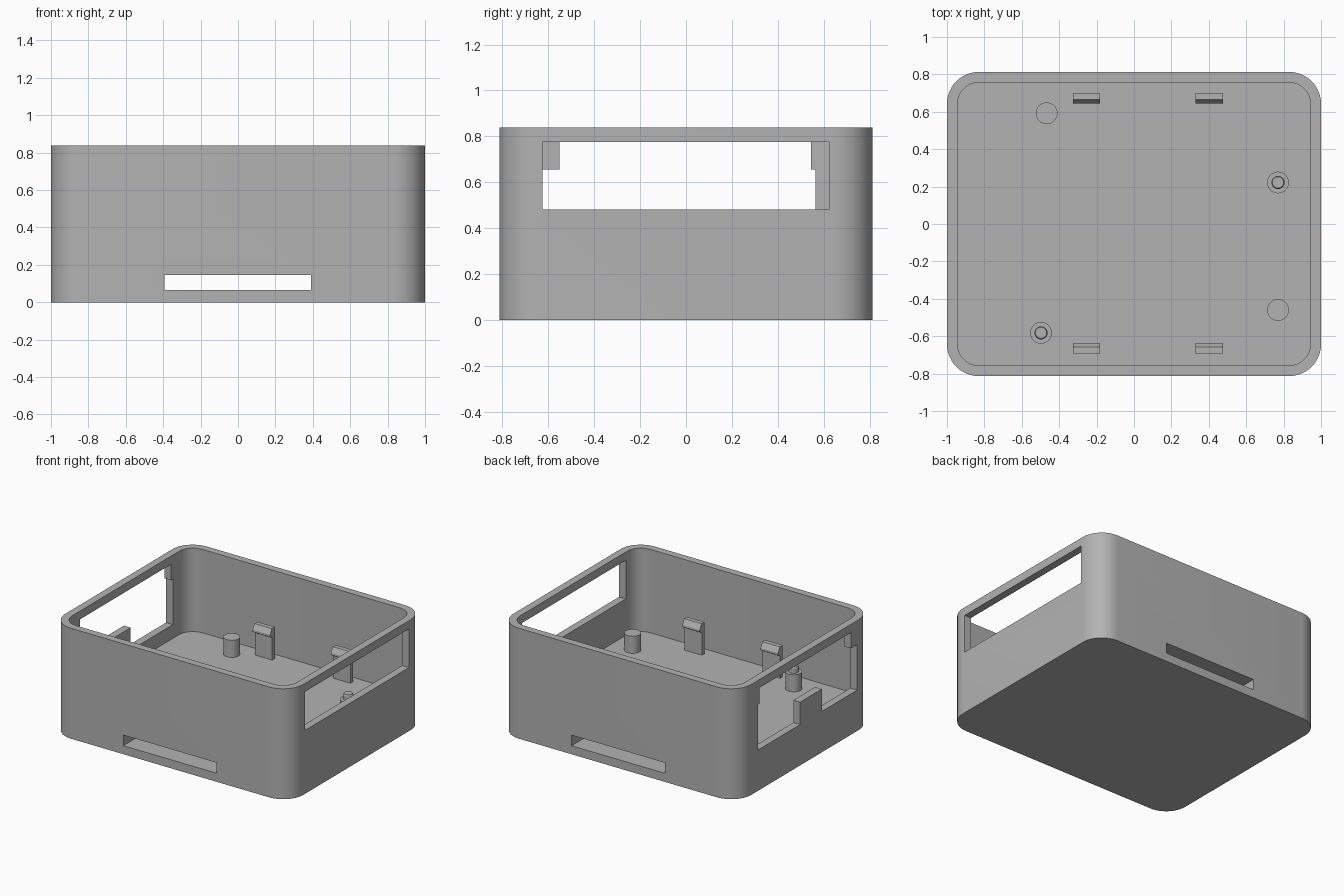
import bpy, bmesh, math
from mathutils import Vector

cube = bpy.data.objects.get("Cube")
if cube:
    bpy.data.objects.remove(cube, do_unlink=True)

gray = bpy.data.materials.new("light_gray_plastic")
gray.use_nodes = True
gray.diffuse_color = (0.45, 0.45, 0.45, 1)
gray.node_tree.nodes["Principled BSDF"].inputs["Base Color"].default_value = gray.diffuse_color


def prism(name, outline, direction):
    """Extrude a flat outline of 3D points along a direction."""
    bm = bmesh.new()
    face = bm.faces.new([bm.verts.new(p) for p in outline])
    new = bmesh.ops.extrude_face_region(bm, geom=[face])["geom"]
    verts = [v for v in new if isinstance(v, bmesh.types.BMVert)]
    bmesh.ops.translate(bm, verts=verts, vec=Vector(direction))
    bmesh.ops.recalc_face_normals(bm, faces=bm.faces)
    mesh = bpy.data.meshes.new(name)
    bm.to_mesh(mesh)
    bm.free()
    mesh.materials.append(gray)
    obj = bpy.data.objects.new(name, mesh)
    bpy.context.collection.objects.link(obj)
    return obj


def rounded_block(name, hx, hy, r, z0, z1, steps=12):
    """Upright block with rounded vertical corners."""
    outline = []
    for i, (sx, sy) in enumerate([(1, 1), (-1, 1), (-1, -1), (1, -1)]):
        for k in range(steps + 1):
            a = math.pi / 2 * (i + k / steps)
            outline.append((sx * (hx - r) + r * math.cos(a),
                            sy * (hy - r) + r * math.sin(a), z0))
    return prism(name, outline, (0, 0, z1 - z0))


def activate(obj):
    bpy.ops.object.select_all(action='DESELECT')
    obj.select_set(True)
    bpy.context.view_layer.objects.active = obj


def cut(obj, cutter):
    mod = obj.modifiers.new("cut", 'BOOLEAN')
    mod.operation = 'DIFFERENCE'
    mod.solver = 'EXACT'
    mod.object = cutter
    activate(obj)
    bpy.ops.object.modifier_apply(modifier=mod.name)
    bpy.data.objects.remove(cutter, do_unlink=True)


def smooth(obj):
    activate(obj)
    bpy.ops.object.shade_smooth_by_angle(angle=math.radians(30))


FLOOR, HEIGHT = 0.205, 0.838

# Case: rounded shell with a thick floor
case = rounded_block("case", 1.0, 0.813, 0.17, 0, HEIGHT)
cut(case, rounded_block("cavity", 0.943, 0.757, 0.115, FLOOR, 1))

# Strap tunnel running through the floor from front to back
cut(case, prism("tunnel", [(-0.393, -1, 0.065), (0.39, -1, 0.065),
                           (0.39, -1, 0.145), (-0.393, -1, 0.145)], (0, 2, 0)))

# Plain window on the +x side
cut(case, prism("window", [(0.9, -0.625, 0.482), (0.9, 0.622, 0.482),
                           (0.9, 0.622, 0.775), (0.9, -0.625, 0.775)], (0.2, 0, 0)))

# Stepped window with an upright tab on the -x side
stepped = [(0.565, 0.31), (0.565, 0.655), (0.545, 0.655), (0.545, 0.775),
           (-0.55, 0.775), (-0.55, 0.655), (-0.625, 0.655), (-0.625, 0.31),
           (-0.2, 0.31), (-0.2, 0.48), (0.06, 0.48), (0.06, 0.31)]
cut(case, prism("stepped_window", [(-0.9, y, z) for y, z in stepped], (-0.2, 0, 0)))
smooth(case)


def cylinder(name, x, y, z0, z1, r0, r1):
    bpy.ops.mesh.primitive_cone_add(vertices=32, radius1=r0, radius2=r1, depth=z1 - z0,
                                    location=(x, y, (z0 + z1) / 2))
    obj = bpy.context.object
    obj.name = name
    obj.data.materials.append(gray)
    smooth(obj)


# Support posts, two of them with a locating pin
POST_TOP = 0.335
for name, x, y, pinned in [("back_right_post", -0.467, 0.592, False),
                           ("front_left_post", 0.77, -0.46, False),
                           ("back_left_post", 0.77, 0.222, True),
                           ("front_right_post", -0.497, -0.582, True)]:
    cylinder(name, x, y, FLOOR - 0.01, POST_TOP, 0.058, 0.058)
    if pinned:
        cylinder(name + "_pin", x, y, POST_TOP - 0.01, 0.37, 0.035, 0.035)
        cylinder(name + "_pin_tip", x, y, 0.37, 0.38, 0.035, 0.03)

# Snap clips: plate with an inward hook and sloped head
hook = [(0.70, FLOOR - 0.01), (0.70, 0.445), (0.665, 0.445),
        (0.643, 0.405), (0.643, 0.39), (0.668, 0.375), (0.668, FLOOR - 0.01)]
for side, s in (("back", 1), ("front", -1)):
    for hand, x in (("right", -0.327), ("left", 0.33)):
        prism(f"{side}_{hand}_clip", [(x, s * y - 0.0 if s > 0 else s * y + 0.007, z)
                                      for y, z in hook], (0.146, 0, 0))
